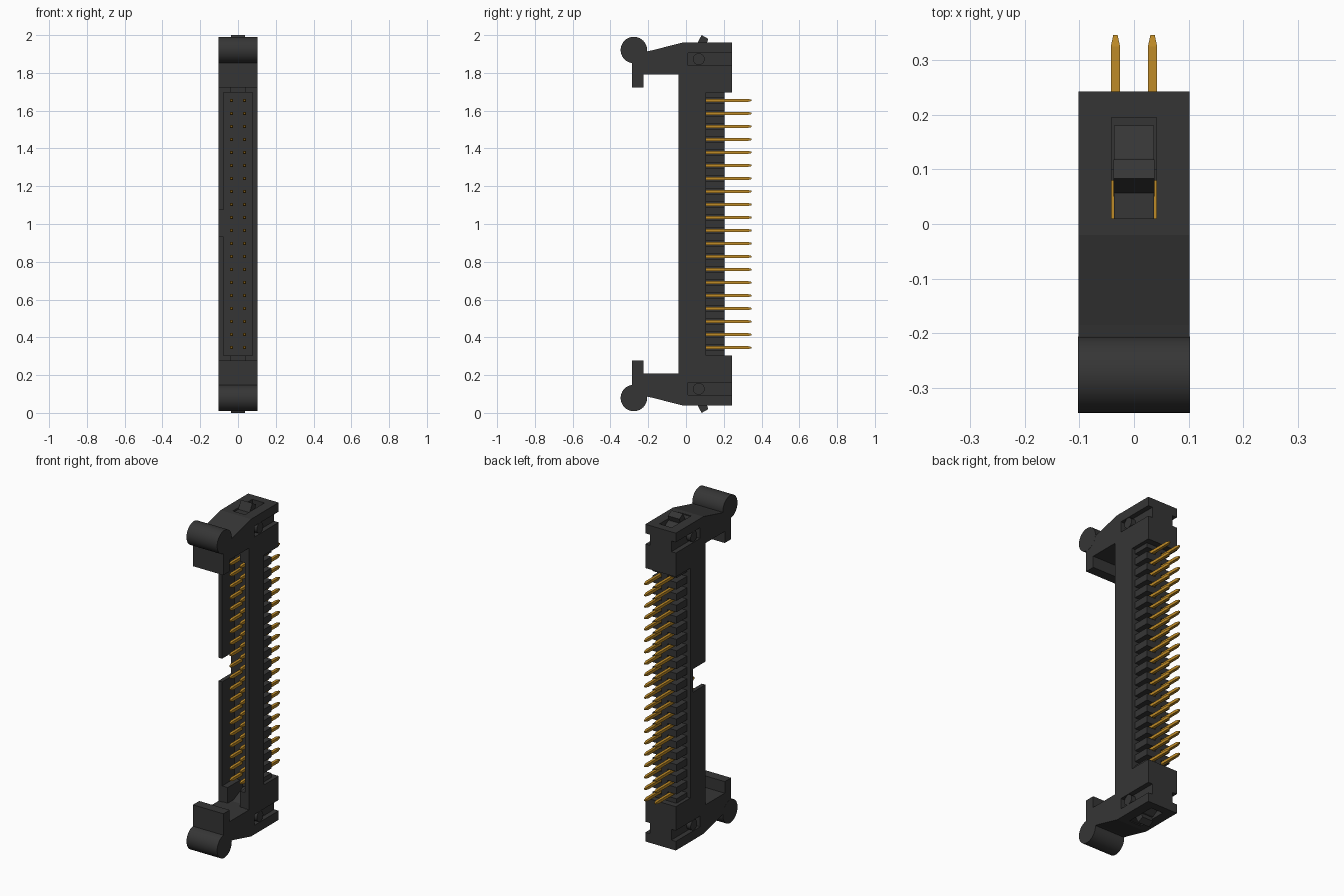
import bpy, bmesh, math
from mathutils import Matrix, Vector

if "Cube" in bpy.data.objects:
    bpy.data.objects.remove(bpy.data.objects["Cube"], do_unlink=True)


def material(name, color):
    m = bpy.data.materials.new(name)
    m.use_nodes = True
    m.diffuse_color = color
    m.node_tree.nodes["Principled BSDF"].inputs["Base Color"].default_value = color
    return m


BLACK = material("black plastic", (0.036, 0.036, 0.036, 1))
GOLD = material("gold metal", (0.52, 0.26, 0.02, 1))
MID = 1.0  # height of the mirror plane


def box(bm, x0, x1, y0, y1, z0, z1):
    m = Matrix.Translation(((x0 + x1) / 2, (y0 + y1) / 2, (z0 + z1) / 2 - MID))
    bmesh.ops.create_cube(bm, size=1, matrix=m @ Matrix.Diagonal((x1 - x0, y1 - y0, z1 - z0, 1)))


def extrude_x(bm, profile, half):
    """Extrude a (y, z) outline from -half to +half along x."""
    face = bm.faces.new([bm.verts.new((-half, y, z - MID)) for y, z in profile])
    out = bmesh.ops.extrude_face_region(bm, geom=[face])
    verts = [g for g in out["geom"] if isinstance(g, bmesh.types.BMVert)]
    bmesh.ops.translate(bm, verts=verts, vec=(2 * half, 0, 0))


def cylinder_x(bm, x0, x1, y, z, radius, sides):
    m = Matrix.Translation(((x0 + x1) / 2, y, z - MID)) @ Matrix.Rotation(math.pi / 2, 4, "Y")
    bmesh.ops.create_cone(bm, cap_ends=True, segments=sides, radius1=radius,
                          radius2=radius, depth=x1 - x0, matrix=m)


def finish(bm, name, mat, mirror="", smooth=False):
    bmesh.ops.recalc_face_normals(bm, faces=bm.faces[:])
    me = bpy.data.meshes.new(name)
    bm.to_mesh(me)
    bm.free()
    me.materials.append(mat)
    ob = bpy.data.objects.new(name, me)
    ob.location.z = MID
    bpy.context.collection.objects.link(ob)
    if mirror:
        mod = ob.modifiers.new("mirror", "MIRROR")
        mod.use_axis = ["X" in mirror, "Y" in mirror, "Z" in mirror]
        mod.use_mirror_merge = False
    if smooth:
        bpy.ops.object.select_all(action="DESELECT")
        ob.select_set(True)
        bpy.context.view_layer.objects.active = ob
        bpy.ops.object.shade_smooth_by_angle(angle=math.radians(35))
    return ob


# Plain side wall
bm = bmesh.new()
box(bm, 0.076, 0.102, -0.04, 0.1, 0.21, 1.79)
finish(bm, "side_wall", BLACK)

# Side wall with the keying notch in the middle
bm = bmesh.new()
box(bm, -0.102, -0.078, -0.04, 0.1, 0.21, 0.935)
box(bm, -0.102, -0.078, -0.04, 0.1, 1.075, 1.79)
finish(bm, "notched_wall", BLACK)

# Floor of the socket
bm = bmesh.new()
box(bm, -0.102, 0.102, 0.08, 0.105, 0.3, 1.7)
finish(bm, "socket_floor", BLACK)

ROWS, PITCH, PIN_X = 20, 0.0689, 0.034
row_z = [MID + (i - (ROWS - 1) / 2) * PITCH for i in range(ROWS)]

# Spine and teeth between the pin rows at the back
bm = bmesh.new()
box(bm, -0.02, 0.02, 0.1, 0.205, 0.3, 1.7)
for z in [row_z[0] - PITCH / 2] + [r + PITCH / 2 for r in row_z]:
    box(bm, -0.08, 0.08, 0.1, 0.205, z - 0.021, z + 0.021)
finish(bm, "back_comb", BLACK)

# Square pins with tapered ends
bm = bmesh.new()
for z in row_z:
    rings = []
    for y, r in ((-0.028, 0.004), (-0.008, 0.0085), (0.325, 0.0085), (0.346, 0.004)):
        rings.append([bm.verts.new((PIN_X + a * r, y, z - MID + b * r))
                      for a, b in ((-1, -1), (1, -1), (1, 1), (-1, 1))])
    for a, b in zip(rings, rings[1:]):
        for i in range(4):
            j = (i + 1) % 4
            bm.faces.new((a[i], a[j], b[j], b[i]))
    bm.faces.new(rings[0])
    bm.faces.new(rings[-1])
finish(bm, "contact_pins", GOLD, "X")

# End blocks: slotted cheeks with a groove along each outer side
bm = bmesh.new()
box(bm, 0.041, 0.102, -0.04, 0.1, 1.695, 1.79)
box(bm, 0.041, 0.072, 0.01, 0.243, 1.695, 1.96)
box(bm, 0.072, 0.102, 0.1, 0.243, 1.695, 1.84)
box(bm, 0.072, 0.102, -0.04, 0.1, 1.79, 1.84)
box(bm, 0.072, 0.102, 0.01, 0.243, 1.905, 1.96)
finish(bm, "end_block_cheek", BLACK, "XZ")

bm = bmesh.new()
box(bm, -0.041, 0.041, 0.195, 0.243, 1.695, 1.96)
box(bm, -0.041, 0.041, 0.1, 0.195, 1.695, 1.74)
finish(bm, "end_block_back", BLACK, "Z")

# Pivot stubs in the grooves
bm = bmesh.new()
cylinder_x(bm, 0.06, 0.1, 0.068, 1.873, 0.031, 24)
finish(bm, "pivot", BLACK, "XZ", True)

# Latch arms with a hook and a rounded thumb grip
bm = bmesh.new()
extrude_x(bm, [(-0.285, 1.722), (-0.225, 1.722), (-0.225, 1.792), (0.01, 1.792),
               (0.01, 1.96), (-0.02, 1.96), (-0.185, 1.918), (-0.285, 1.9)], 0.102)
finish(bm, "latch_arm", BLACK, "Z")

bm = bmesh.new()
cylinder_x(bm, -0.1025, 0.1025, -0.276, 1.921, 0.07, 40)
finish(bm, "latch_grip", BLACK, "Z", True)

# Latch tongue inside the slot, with a slanted nub on top
bm = bmesh.new()
extrude_x(bm, [(0.0, 1.792), (0.1, 1.745), (0.18, 1.745), (0.18, 1.91),
               (0.12, 1.95), (0.0, 1.955)], 0.037)
extrude_x(bm, [(0.05, 1.94), (0.1, 1.93), (0.118, 1.98), (0.083, 2.0)], 0.038)
finish(bm, "latch_tongue", BLACK, "Z")
